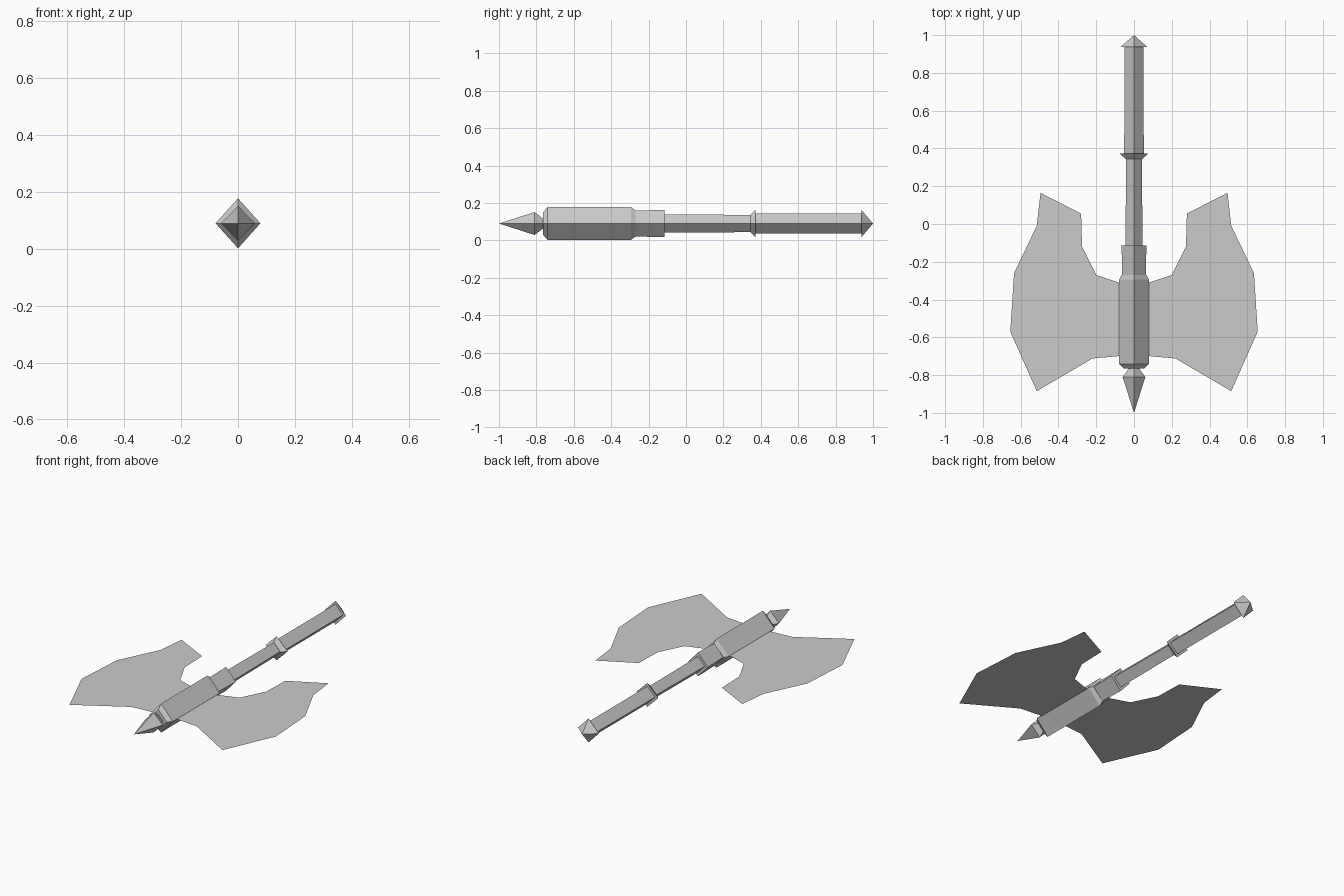
import bpy, bmesh

cube = bpy.data.objects.get("Cube")
if cube:
    bpy.data.objects.remove(cube, do_unlink=True)

AXIS_Z = 0.09

steel = bpy.data.materials.new("grey_steel")
steel.use_nodes = True
GREY = (0.6, 0.6, 0.6, 1)
steel.diffuse_color = GREY
steel.node_tree.nodes["Principled BSDF"].inputs["Base Color"].default_value = GREY


def add_object(name, bm):
    mesh = bpy.data.meshes.new(name)
    bm.to_mesh(mesh)
    bm.free()
    mesh.materials.append(steel)
    obj = bpy.data.objects.new(name, mesh)
    bpy.context.collection.objects.link(obj)
    return obj


def diamond_bar(name, profile):
    """Four-sided bar along y from (y, half width, half height) stations."""
    bm = bmesh.new()
    rings = []
    for y, w, h in profile:
        corners = [(w, 0), (0, h), (-w, 0), (0, -h)]
        rings.append([bm.verts.new((x, y, AXIS_Z + z)) for x, z in corners])
    for a, b in zip(rings, rings[1:]):
        for i in range(4):
            j = (i + 1) % 4
            bm.faces.new((a[i], a[j], b[j], b[i]))
    bm.faces.new(rings[0])
    bm.faces.new(rings[-1])
    bmesh.ops.remove_doubles(bm, verts=bm.verts, dist=0.0005)
    bmesh.ops.recalc_face_normals(bm, faces=bm.faces)
    return add_object(name, bm)


# Shaft parts, from the front spike to the pommel
diamond_bar("top_spike", [(-1, 0, 0), (-0.81, 0.06, 0.061), (-0.755, 0.02, 0.02)])
diamond_bar("axe_head", [(-0.765, 0.055, 0.06), (-0.74, 0.079, 0.088),
                         (-0.295, 0.079, 0.088), (-0.27, 0.066, 0.07)])
diamond_bar("head_collar", [(-0.275, 0.062, 0.069), (-0.115, 0.066, 0.073)])
diamond_bar("shaft", [(-0.13, 0.046, 0.049), (0.36, 0.041, 0.046)])
diamond_bar("guard_ring", [(0.345, 0.045, 0.047), (0.372, 0.074, 0.073)])
diamond_bar("grip", [(0.36, 0.052, 0.053), (0.94, 0.05, 0.053)])
diamond_bar("pommel", [(0.938, 0.07, 0.073), (1, 0, 0)])

# Blades: one flat sheet outline, mirrored to the other side
OUTLINE = [(0.03, -0.32), (0.08, -0.31), (0.2, -0.27), (0.275, -0.12),
           (0.28, 0.055), (0.495, 0.165), (0.515, -0.01), (0.635, -0.26),
           (0.655, -0.57), (0.515, -0.885), (0.22, -0.712), (0.03, -0.695)]
for name, side in (("left_blade", 1), ("right_blade", -1)):
    bm = bmesh.new()
    face = bm.faces.new([bm.verts.new((side * x, y, AXIS_Z - 0.002)) for x, y in OUTLINE])
    face.normal_update()
    if face.normal.z < 0:
        face.normal_flip()
    add_object(name, bm)
